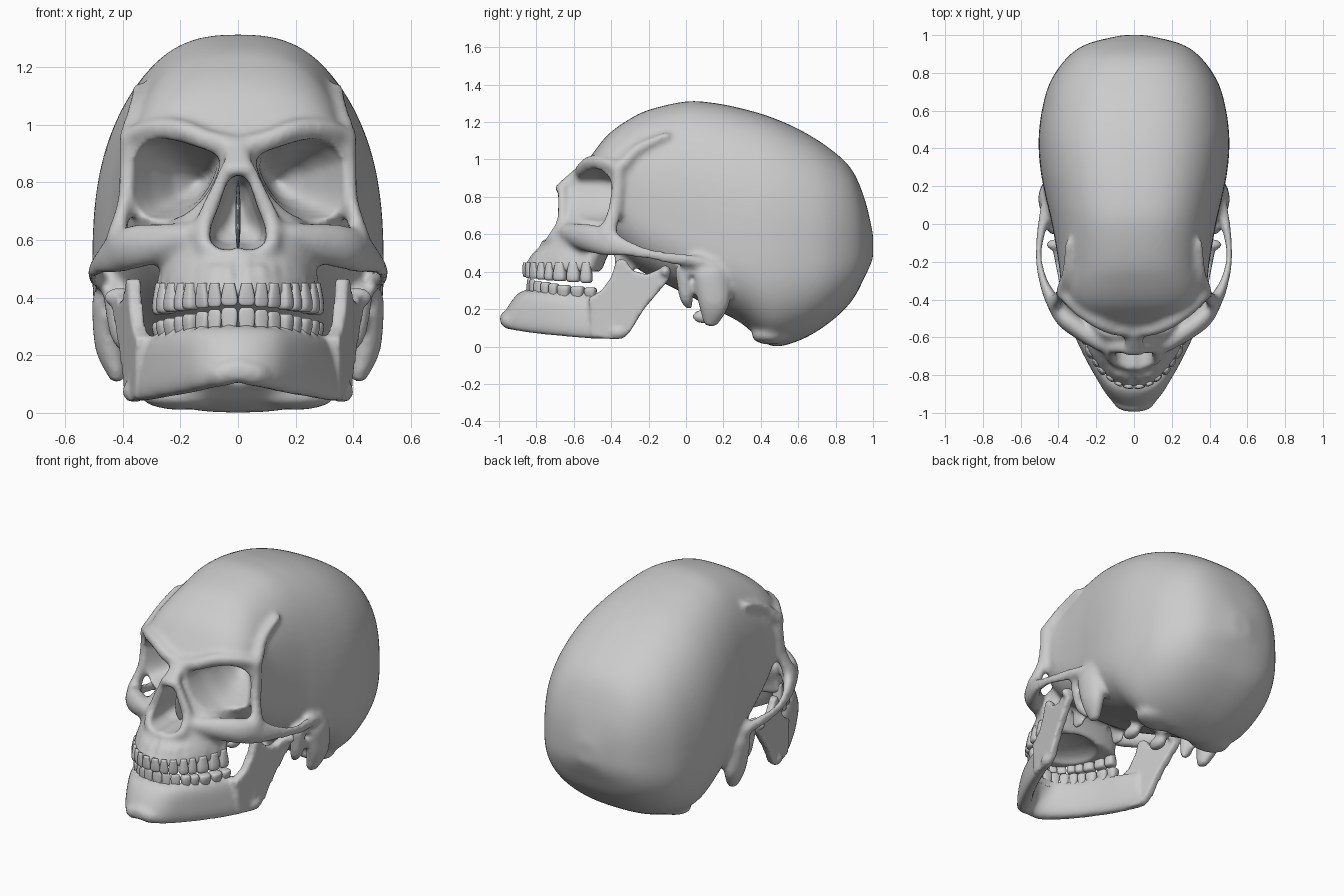
import bpy, bmesh, math
from mathutils import Vector as V

if "Cube" in bpy.data.objects:
    bpy.data.objects.remove(bpy.data.objects["Cube"])


def spline(rows, n=6):
    """Catmull-Rom resampling of rows of numbers."""
    out, last = [], len(rows) - 1
    for i in range(last):
        quad = rows[max(i - 1, 0)], rows[i], rows[i + 1], rows[min(i + 2, last)]
        for k in range(n):
            t = k / n
            out.append([.5 * (2 * q + (r - p) * t + (2 * p - 5 * q + 4 * r - s) * t * t
                              + (3 * q - p - 3 * r + s) * t ** 3) for p, q, r, s in zip(*quad)])
    return out + [list(rows[-1])]


def ring(c, u, up, down, n=2.6, k=40):
    """Superellipse section with separate upper and lower reach."""
    pts = []
    for i in range(k):
        ca, sa = math.cos(math.tau * i / k), math.sin(math.tau * i / k)
        a, b = (math.copysign(abs(q) ** (2 / n), q) for q in (ca, sa))
        pts.append(c + u * a + (up if b >= 0 else down) * b)
    return pts


def loft(bm, rings):
    loops = [[bm.verts.new(p) for p in r] for r in rings]
    k = len(loops[0])
    for a, b in zip(loops, loops[1:]):
        for i in range(k):
            bm.faces.new((a[i], a[(i + 1) % k], b[(i + 1) % k], b[i]))
    bm.faces.new(loops[0])
    bm.faces.new(loops[-1])


def ball(level):
    bm = bmesh.new()
    bmesh.ops.create_icosphere(bm, subdivisions=level, radius=1)
    bm.verts.index_update()
    shape = [v.co.copy() for v in bm.verts], [[v.index for v in f.verts] for f in bm.faces]
    bm.free()
    return shape


BALLS = {level: ball(level) for level in (2, 3)}


def beads(bm, path, n=6, sides=(1, -1)):
    """Blobs strung along a path of x, y, z, radius (or three radii)."""
    points, faces = BALLS[3 if len(path) == 1 else 2]
    for row in (spline(path, n) if len(path) > 1 else path):
        r = row[3:] if len(row) == 6 else [row[3]] * 3
        for s in sides:
            vs = [bm.verts.new((s * row[0] + p.x * r[0], row[1] + p.y * r[1], row[2] + p.z * r[2]))
                  for p in points]
            for f in faces:
                bm.faces.new([vs[i] for i in f])


def make(name, bm):
    bmesh.ops.recalc_face_normals(bm, faces=bm.faces)
    mesh = bpy.data.meshes.new(name)
    bm.to_mesh(mesh)
    bm.free()
    mesh.shade_smooth()
    obj = bpy.data.objects.new(name, mesh)
    bpy.context.collection.objects.link(obj)
    return obj


def fuse(obj, voxel):
    m = obj.modifiers.new("fuse", 'REMESH')
    m.mode, m.voxel_size, m.use_smooth_shade = 'VOXEL', voxel, True


def finish(obj, smooth):
    m = obj.modifiers.new("soften", 'SMOOTH')
    m.factor, m.iterations = .5, smooth
    mesh = bpy.data.meshes.new_from_object(obj.evaluated_get(bpy.context.evaluated_depsgraph_get()))
    obj.modifiers.clear()
    obj.data = mesh
    mesh.shade_smooth()


# Tooth positions along the dental arch: (position, tangent, width, depth, fraction)
arch = [V(p) for p in spline([(0, -.865), (.09, -.84), (.17, -.76), (.235, -.64), (.275, -.49)], 20)]
widths = [.058, .05, .055, .054, .054, .074, .074, .065]
depths = [.036, .034, .044, .055, .058, .07, .07, .065]
teeth, start = [], 0
for i, (w, d) in enumerate(zip(widths, depths)):
    goal, run = start + w / 2, 0
    for a, b in zip(arch, arch[1:]):
        run += (b - a).length
        if run >= goal:
            break
    teeth.append((b, (b - a).normalized(), w, d, i / 7))
    start += w


def tooth_row(name, z_root, z_front, z_back, dy):
    bm = bmesh.new()
    for p, t, w, d, f in teeth:
        tip = z_front + (z_back - z_front) * f
        for s in (1, -1):
            rings = []
            for h, k in spline([(0, .62), (.35, .85), (.7, 1), (.92, .92), (1, .6)], 3):
                c = V((s * p.x, p.y + dy, z_root + (tip - z_root) * h))
                slim = 1 - .45 * h * (f < .4)
                side, out = V((s * t.x, t.y, 0)), V((-t.y, s * t.x, 0))
                deep = out * d * .5 * k * slim
                rings.append(ring(c, side * w * .5 * k, deep, deep, 3, 16))
            loft(bm, rings)
    make(name, bm)


# Braincase: sections along y (y, top, widest height, bottom, half width)
skull = bmesh.new()
case = [(-.57, .93, .89, .82, .11), (-.5, 1.03, .88, .7, .27), (-.42, 1.13, .85, .56, .35),
        (-.32, 1.205, .8, .46, .385), (-.2, 1.265, .7, .38, .40), (0, 1.31, .6, .28, .435),
        (.15, 1.302, .53, .2, .47), (.3, 1.272, .5, .12, .497), (.45, 1.228, .5, .005, .505),
        (.6, 1.163, .5, .03, .488), (.75, 1.072, .5, .115, .445), (.88, .955, .51, .235, .355),
        (.955, .79, .52, .37, .245), (1, .6, .53, .47, .06)]
loft(skull, [ring(V((0, y, c)), V((w, 0, 0)), V((0, 0, t - c)), V((0, 0, c - b)), 2.6, 72)
             for y, t, c, b, w in spline(case, 5)])

# Upper jaw and midface: horizontal sections (z, front, widest y, back, half width)
midface = [(.40, -.845, -.5, -.45, .265), (.46, -.825, -.5, -.43, .27), (.52, -.78, -.47, -.4, .265),
           (.6, -.735, -.42, -.35, .255), (.68, -.67, -.4, -.3, .24), (.78, -.635, -.38, -.3, .18),
           (.9, -.6, -.38, -.3, .13)]
loft(skull, [ring(V((0, c, z)), V((w, 0, 0)), V((0, b - c, 0)), V((0, c - f, 0)), 2.1, 48)
             for z, f, c, b, w in spline(midface, 4)])

# Cheekbone and cheek arch
beads(skull, [(.17, -.63, .61, .05, .05, .05), (.27, -.57, .59, .06, .05, .07),
              (.36, -.5, .575, .06, .05, .08), (.43, -.41, .555, .035, .05, .075),
              (.475, -.32, .525, .023, .04, .05), (.503, -.2, .495, .018, .04, .036),
              (.5, -.09, .475, .02, .04, .036), (.478, .03, .46, .03, .05, .032),
              (.46, .13, .44, .03, .05, .03)])
# Outer pillar of the eye socket, brow ridge and temple line
beads(skull, [(.425, -.42, .6, .035, .05, .05), (.395, -.385, .72, .027, .04, .04),
              (.387, -.365, .85, .027, .035, .04), (.378, -.365, .95, .036, .04, .04)])
beads(skull, [(.378, -.36, .955, .036), (.3, -.445, .985, .035), (.2, -.515, .985, .036),
              (.11, -.555, .95, .036), (0, -.565, .92, .04)])
beads(skull, [(.375, -.34, .97, .036), (.352, -.25, 1.06, .03), (.35, -.1, 1.13, .02)], 8)
# Nasal bones, rim of the nose opening and its lower spine
beads(skull, [(0, -.57, .92, .05, .04, .04), (.01, -.63, .88, .042, .03, .03),
              (.015, -.675, .845, .04, .028, .025)])
beads(skull, [(.035, -.665, .85, .028), (.075, -.66, .76, .03), (.115, -.665, .66, .033),
              (.11, -.715, .575, .033), (.04, -.745, .548, .028), (0, -.765, .555, .018)])
# Bony ridges over the upper tooth roots
for p, t, w, d, f in teeth:
    beads(skull, [(p.x, p.y + .01, .42, w * .42), (p.x * .98, p.y + .055 - .03 * f, .51, .014)], 5)
# Mastoid, ear plate, pterygoid plate, occipital condyle and nape swelling
beads(skull, [(.45, .13, .38, .06, .1, .07), (.445, .15, .24, .055, .09, .06),
              (.42, .135, .145, .035, .05, .045)])
beads(skull, [(.42, -.01, .4, .05), (.405, 0, .27, .04, .03, .04), (.37, .02, .21, .02)])
beads(skull, [(.14, -.33, .55, .03, .07, .05), (.15, -.33, .4, .018, .06, .04)])
beads(skull, [(.1, .1, .16, .04, .07, .04)])
beads(skull, [(.2, .45, .06, .14, .1, .05)])
skull = make("skull", skull)

# Cutters: eye sockets, nose opening, palate, foramen, ear holes
cut = bmesh.new()
eye = [(.39, .88), (.34, .935), (.25, .95), (.15, .925), (.07, .89), (.072, .83), (.12, .745),
       (.19, .685), (.28, .663), (.36, .68), (.39, .76)]
eye = spline(eye + eye[:1], 3)[:-1]
depth = [(-.9, 1, .225, .81), (-.47, 1, .225, .81), (-.39, .88, .215, .81),
         (-.3, .68, .19, .805), (-.2, .4, .16, .8), (-.14, .1, .14, .8)]
for s in (1, -1):
    loft(cut, [[V((s * (cx + (x - .225) * k), y, cz + (z - .81) * k)) for x, z in eye]
               for y, k, cx, cz in depth])
nose = [(0, .825), (.035, .805), (.065, .72), (.095, .64), (.09, .585), (.04, .565), (0, .575)]
nose = spline(nose, 3)
nose += [(-x, z) for x, z in nose[-2:0:-1]]
loft(cut, [[V((x * k, y, .68 + (z - .68) * k)) for x, z in nose]
           for y, k in ((-.95, 1), (-.58, 1), (-.46, .8), (-.4, .4))])
beads(cut, [(0, -.62, .385, .19, .18, .07)], sides=(1,))
beads(cut, [(0, .22, .12, .085, .11, .12)], sides=(1,))
beads(cut, [(.47, .03, .36, .04, .022, .025)])
cutter = make("cavity_cutter", cut)
cutter.hide_render = True

fuse(skull, .017)
hollow = skull.modifiers.new("hollow", 'BOOLEAN')
hollow.operation, hollow.solver, hollow.object = 'DIFFERENCE', 'EXACT', cutter
fuse(skull, .013)
finish(skull, 4)
bpy.data.objects.remove(cutter)

# Nasal septum
septum = bmesh.new()
beads(septum, [(0, -.52, .68, .009, .1, .125)], sides=(1,))
make("nasal_septum", septum)

# Lower jaw body: bottom edge xyz, top edge xyz, half thickness
jaw = bmesh.new()
half = [(0, -.965, .11, 0, -.85, .3, .05), (.08, -.925, .09, .1, -.83, .295, .05),
        (.165, -.8, .07, .175, -.745, .285, .045), (.25, -.65, .055, .238, -.62, .275, .043),
        (.32, -.5, .043, .29, -.48, .265, .04), (.365, -.36, .045, .345, -.36, .25, .03)]
body = spline([(-r[0], r[1], r[2], -r[3], *r[4:]) for r in half[:0:-1]] + half, 5)
rings = []
for i, r in enumerate(body):
    lo, hi = V(r[:3]), V(r[3:6])
    a, b = body[max(i - 1, 0)], body[min(i + 1, len(body) - 1)]
    out = V((b[1] - a[1], a[0] - b[0], 0)).normalized() * r[6]
    rings.append(ring((lo + hi) / 2, out, (hi - lo) / 2, (hi - lo) / 2, 2.8, 28))
loft(jaw, rings)
# Chin bulge
beads(jaw, [(0, -.952, .15, .045), (.06, -.94, .135, .045), (.11, -.885, .12, .035)])
# Rising branch with coronoid point, notch and joint head
branch = [(-.5, .05), (-.37, .037), (-.305, .07), (-.225, .2), (-.09, .36), (-.09, .41), (-.14, .415),
          (-.21, .385), (-.285, .405), (-.325, .465), (-.37, .465), (-.4, .37), (-.45, .3), (-.52, .26)]
for s in (1, -1):
    loft(jaw, [[V((s * (.367 + .2 * (y + .33) + e), y, z)) for y, z in branch] for e in (-.024, .024)])
beads(jaw, [(.41, -.11, .4, .055, .03, .035)])
beads(jaw, [(.37, -.36, .075, .03, .05, .035)])
# Ridges over the lower tooth roots
for p, t, w, d, f in teeth:
    beads(jaw, [(p.x * .98, p.y + .015, .285, w * .42), (p.x, p.y - .02 * (1 - f), .2, .014)], 5)
jaw = make("lower_jaw", jaw)
fuse(jaw, .011)
finish(jaw, 4)

# Teeth
tooth_row("upper_teeth", .45, .372, .34, 0)
tooth_row("lower_teeth", .25, .365, .315, .022)
